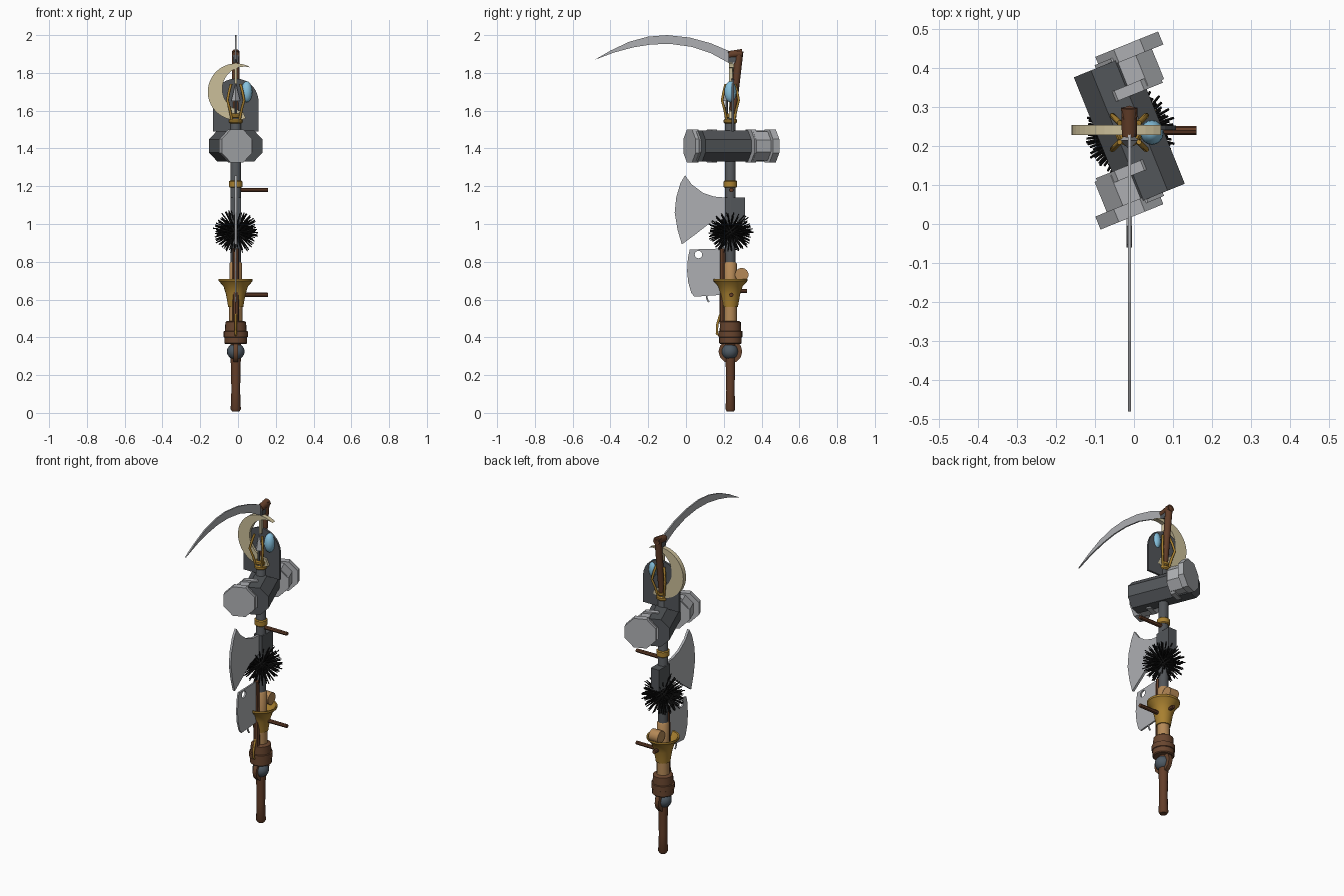
import bpy, bmesh, math
from mathutils import Vector, Matrix

if "Cube" in bpy.data.objects:
    bpy.data.objects.remove(bpy.data.objects["Cube"])

CX, CY = -0.012, 0.235  # staff axis


def mat(name, r, g, b):
    m = bpy.data.materials.new(name)
    m.diffuse_color = (r, g, b, 1)
    m.use_nodes = True
    m.node_tree.nodes["Principled BSDF"].inputs["Base Color"].default_value = m.diffuse_color
    return m


WOOD = mat("dark wood", .125, .048, .022)
LEATHER = mat("leather", .14, .06, .028)
TAN = mat("light wood", .46, .25, .095)
GOLD = mat("gold", .40, .22, .03)
SLATE = mat("dark steel", .085, .092, .1)
STEEL = mat("light steel", .42, .43, .45)
BLUE = mat("blue crystal", .24, .54, .74)
BONE = mat("cream", .60, .52, .32)
BLACK = mat("black iron", .006, .006, .006)
BALL = mat("blue steel", .075, .10, .125)


def finish(name, bm, m, smooth=False):
    bmesh.ops.recalc_face_normals(bm, faces=bm.faces)
    me = bpy.data.meshes.new(name)
    bm.to_mesh(me)
    bm.free()
    me.materials.append(m)
    ob = bpy.data.objects.new(name, me)
    bpy.context.collection.objects.link(ob)
    if smooth:
        bpy.context.view_layer.objects.active = ob
        ob.select_set(True)
        bpy.ops.object.shade_smooth_by_angle(angle=math.radians(40))
        ob.select_set(False)
    return ob


def add_rod(bm, a, b, r1, r2, n):
    a, b = Vector(a), Vector(b)
    d = b - a
    rot = d.to_track_quat('Z', 'Y').to_matrix().to_4x4()
    bmesh.ops.create_cone(bm, cap_ends=True, segments=n, radius1=r1, radius2=r2,
                          depth=d.length, matrix=Matrix.Translation((a + b) / 2) @ rot)


def rod(name, a, b, r1, r2, m, n=12, smooth=True):
    bm = bmesh.new()
    add_rod(bm, a, b, r1, r2, n)
    return finish(name, bm, m, smooth)


def lathe(name, prof, m, n=20):
    """Spin (radius, height) pairs around the staff axis."""
    bm = bmesh.new()
    rings = [[bm.verts.new((CX + r * math.cos(2 * math.pi * i / n),
                            CY + r * math.sin(2 * math.pi * i / n), z)) for i in range(n)]
             for r, z in prof]
    for p, q in zip(rings, rings[1:]):
        for i in range(n):
            bm.faces.new((p[i], p[(i + 1) % n], q[(i + 1) % n], q[i]))
    bm.faces.new(rings[0])
    bm.faces.new(rings[-1])
    return finish(name, bm, m, True)


def plate(name, pts, axis, centre, thick, m):
    """Flat outline extruded along x (points y,z) or y (points x,z)."""
    bm = bmesh.new()
    lo = centre - thick / 2
    vs = [bm.verts.new((lo, u, v) if axis == 'x' else (u, lo, v)) for u, v in pts]
    f = bm.faces.new(vs)
    ex = bmesh.ops.extrude_face_region(bm, geom=[f])
    step = Vector((thick, 0, 0)) if axis == 'x' else Vector((0, thick, 0))
    bmesh.ops.translate(bm, vec=step, verts=[g for g in ex['geom'] if isinstance(g, bmesh.types.BMVert)])
    return finish(name, bm, m)


def box(name, c, s, m):
    bm = bmesh.new()
    bmesh.ops.create_cube(bm, size=1, matrix=Matrix.Translation(c) @ Matrix.Diagonal((*s, 1)))
    return finish(name, bm, m)


def ball(name, c, s, m, n=16):
    bm = bmesh.new()
    bmesh.ops.create_uvsphere(bm, u_segments=n, v_segments=n // 2 + 2, radius=1,
                              matrix=Matrix.Translation(c) @ Matrix.Diagonal((*s, 1)))
    return finish(name, bm, m, True)


def tube(name, pts, r, m):
    """Round bar following a path."""
    cu = bpy.data.curves.new(name, 'CURVE')
    cu.dimensions = '3D'
    cu.bevel_depth, cu.bevel_resolution, cu.use_fill_caps = r, 1, True
    sp = cu.splines.new('POLY')
    sp.points.add(len(pts) - 1)
    for p, co in zip(sp.points, pts):
        p.co = (*co, 1)
    cu.materials.append(m)
    ob = bpy.data.objects.new(name, cu)
    bpy.context.collection.objects.link(ob)


def arc(cu, cv, r, a0, a1, n):
    return [(cu + r * math.cos(math.radians(a0 + (a1 - a0) * i / n)),
             cv + r * math.sin(math.radians(a0 + (a1 - a0) * i / n))) for i in range(n + 1)]


# Lower grip, round pommel and leather cuff
lathe("lower_grip", [(.02, .008), (.027, .02), (.023, .12), (.026, .25), (.03, .40)], WOOD, 10)
ball("pommel_ball", (CX, CY - .003, .325), (.047, .045, .043), BALL)
rod("pommel_strap", (CX - .012, CY, .325), (CX + .012, CY, .325), .063, .063, LEATHER, 12)
lathe("leather_cuff", [(.055, .365), (.06, .37), (.06, .40), (.064, .402), (.064, .432),
                       (.057, .434), (.055, .48), (.045, .487)], LEATHER)

# Light wood stock with a flared gold mouth
lathe("wood_stock", [(.036, .48), (.034, .62), (.034, .79), (.026, .80)], TAN, 12)
rod("stock_knob", (CX - .03, .295, .732), (CX + .03, .295, .732), .036, .036, TAN, 14)
lathe("gold_funnel", [(.040, .56), (.044, .585), (.052, .63), (.065, .67), (.09, .698), (.09, .71),
                      (.082, .708), (.05, .66)], GOLD, 24)
rod("funnel_pin", (CX, .26, .645), (CX, .322, .645), .011, .011, WOOD, 8)
tube("trigger_guard", [(CX, .19, .54), (CX, .178, .51), (CX, .166, .47), (CX, .163, .42),
                       (CX, .18, .405), (CX, .19, .42)], .007, GOLD)

# Side pegs
for name, z in (("lower_peg", .625), ("upper_peg", 1.18)):
    rod(name, (CX, .24, z), (.16, .24, z), .012, .011, WOOD, 8)

# Cleaver with a round hole, its handle and a small hook
cleaver = plate("cleaver_blade", [(.02, .865), (.19, .87), (.19, .625), (.045, .615), (.028, .635),
                                  (.012, .69), (.006, .75), (.01, .82)], 'x', CX, .01, STEEL)
cutter = rod("hole_cutter", (CX - .1, .066, .838), (CX + .1, .066, .838), .02, .02, STEEL, 16)
cutter.hide_render = True
cutter.hide_set(True)
cut = cleaver.modifiers.new("hole", 'BOOLEAN')
cut.object, cut.solver = cutter, 'EXACT'
rod("cleaver_handle", (CX, .195, .47), (CX, .195, .87), .018, .016, WOOD, 8)
tube("small_hook", [(CX, y, z) for y, z in arc(.15, .615, .04, 90, 225, 8)], .005, STEEL)

# Main steel shaft
lathe("steel_shaft", [(.028, .78), (.028, 1.56), (.02, 1.57)], SLATE, 12)

# Spiked ball
ball("spiked_ball", (CX, CY, .96), (.05, .05, .05), BLACK, 12)
bm = bmesh.new()
N = 170
for i in range(N):
    h = 1 - 2 * (i + .5) / N
    t = i * 2.39996
    d = Vector((math.sqrt(1 - h * h) * math.cos(t), math.sqrt(1 - h * h) * math.sin(t), h))
    o = Vector((CX, CY, .96))
    add_rod(bm, o + d * .04, o + d * (.108 + .014 * (i * 7 % 5) / 4), .005, .003, 4)
finish("ball_spikes", bm, BLACK)

# Axe
plate("axe_blade", [(-.005, 1.258), (.03, 1.21), (.09, 1.165), (.15, 1.145), (.21, 1.14), (.21, 1.03),
                    (.12, 1.0), (.05, .945), (-.022, .892), (-.045, .97), (-.06, 1.06), (-.052, 1.14),
                    (-.03, 1.215)], 'x', CX, .014, STEEL)
box("axe_socket", (CX, .26, 1.075), (.055, .105, .13), SLATE)
lathe("collar_ring", [(.03, 1.192), (.036, 1.197), (.036, 1.225), (.03, 1.23)], GOLD)

# Octagonal hammer with bands and end plates turned about z
turn = math.radians(22)
ax = Vector((-math.sin(turn), math.cos(turn), 0))


def octagon(name, c, length, flat, m):
    bm = bmesh.new()
    bmesh.ops.create_cone(bm, cap_ends=True, segments=8, radius1=flat / math.cos(math.pi / 8),
                          radius2=flat / math.cos(math.pi / 8), depth=length,
                          matrix=Matrix.Translation(c) @ Matrix.Rotation(turn, 4, 'Z')
                          @ Matrix.Rotation(math.pi / 2, 4, 'X') @ Matrix.Rotation(math.pi / 8, 4, 'Z'))
    return finish(name, bm, m)


octagon("hammer_head", (CX, .24, 1.413), .36, .081, SLATE)
for side, s in (("front", -1), ("back", 1)):
    octagon(side + "_hammer_plate", (CX, .24 + s * .205, 1.413), .036, .087, STEEL)
    octagon(side + "_hammer_band", (CX, .24 + s * .103, 1.413), .028, .087, STEEL)
    octagon(side + "_hammer_neck", (CX, .24 + s * .15, 1.413), .10, .076, STEEL)

# Shovel blade
plate("shovel_blade", [(-.132, 1.49), (.108, 1.49), (.108, 1.66)]
      + arc(CX, 1.65, .12, 15, 165, 12) + [(-.132, 1.66)], 'y', .247, .012, SLATE)

# Cream crescent
plate("crescent", arc(-.01, 1.70, .15, 58, 290, 28) + arc(.035, 1.715, .118, 265, 75, -24 * -1),
      'y', .241, .026, BONE)

# Gold claw, crystal and arrow tip
for i, z in enumerate((1.545, 1.572)):
    r = .036 - i * .004
    lathe("claw_ring_%d" % i, [(r - .006, z - .012), (r, z - .006), (r, z + .006), (r - .006, z + .012)], GOLD)
for i in range(4):
    a = math.radians(45 + 90 * i)
    tube("claw_prong_%d" % i, [(CX + r * math.cos(a), CY + r * math.sin(a), z) for r, z in
                               ((.028, 1.55), (.045, 1.61), (.062, 1.655), (.05, 1.70), (.035, 1.74))],
         .007, GOLD)
ball("crystal", (.046, CY, 1.70), (.03, .032, .056), BLUE)
rod("arrow_tip", (CX, .215, 1.65), (CX, .215, 1.745), .024, .001, STEEL, 4, False)
rod("arrow_shaft", (CX, .215, 1.55), (CX, .215, 1.66), .007, .007, SLATE, 6)

# Scythe handle, clamp and blade
rod("scythe_handle", (CX, .24, 1.52), (CX, .283, 1.915), .018, .021, WOOD, 10)
rod("scythe_cap", (CX, .225, 1.895), (CX, .298, 1.905), .02, .022, WOOD, 10)
box("scythe_clamp", (CX, .25, 1.882), (.028, .05, .055), SLATE)
box("scythe_tang", (CX, .237, 1.80), (.012, .02, .12), BONE)
plate("scythe_blade", [(.235, 1.913), (.13, 1.957), (.02, 1.987), (-.1, 2.0), (-.2, 1.992), (-.3, 1.965),
                       (-.4, 1.918), (-.482, 1.87), (-.38, 1.908), (-.28, 1.935), (-.18, 1.951),
                       (-.08, 1.953), (.03, 1.938), (.13, 1.905), (.235, 1.848)], 'x', CX, .008, STEEL)
